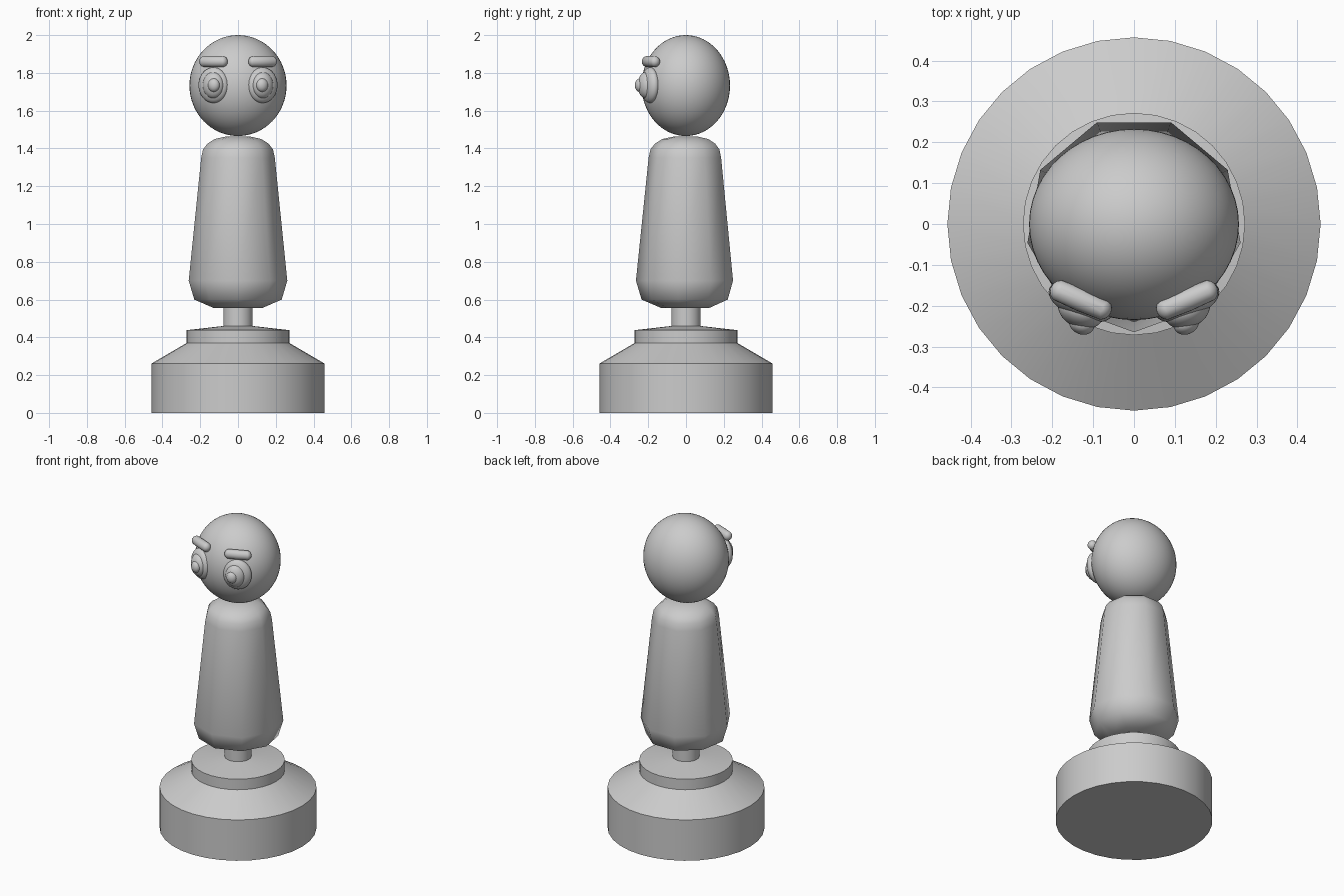
import bpy, bmesh, math
from mathutils import Matrix, Vector

if "Cube" in bpy.data.objects:
    bpy.data.objects.remove(bpy.data.objects["Cube"])


def finish(name, bm, angle):
    bmesh.ops.recalc_face_normals(bm, faces=bm.faces)
    mesh = bpy.data.meshes.new(name)
    bm.to_mesh(mesh)
    bm.free()
    ob = bpy.data.objects.new(name, mesh)
    bpy.context.collection.objects.link(ob)
    bpy.ops.object.select_all(action='DESELECT')
    ob.select_set(True)
    bpy.context.view_layer.objects.active = ob
    bpy.ops.object.shade_smooth_by_angle(angle=math.radians(angle))
    return ob


def lathe(name, profile, sides, start, angle):
    bm = bmesh.new()
    rings = []
    for r, z in profile:
        rings.append([bm.verts.new((r * math.cos(start + 2 * math.pi * i / sides),
                                    r * math.sin(start + 2 * math.pi * i / sides), z))
                      for i in range(sides)])
    for a, b in zip(rings, rings[1:]):
        for i in range(sides):
            j = (i + 1) % sides
            bm.faces.new((a[i], a[j], b[j], b[i]))
    bm.faces.new(rings[0])
    bm.faces.new(rings[-1])
    return finish(name, bm, angle)


def ellipsoid(name, loc, radii, turn=0, stretch=0, u=32, v=20):
    bm = bmesh.new()
    bmesh.ops.create_uvsphere(bm, u_segments=u, v_segments=v, radius=1)
    for vert in bm.verts:
        vert.co = Vector([c * r for c, r in zip(vert.co, radii)])
        # Pull the two halves apart to form a capsule
        if abs(vert.co.x) > 1e-6:
            vert.co.x += math.copysign(stretch, vert.co.x)
    bm.transform(Matrix.Translation(loc) @ Matrix.Rotation(turn, 4, 'Z'))
    return finish(name, bm, 60)


# Stepped pedestal with short post
lathe("pedestal", [(0.457, 0), (0.457, 0.262), (0.272, 0.37), (0.272, 0.438),
                   (0.078, 0.46), (0.078, 0.6)], 32, 0, 25)

# Nine-sided tapered body, one corner facing the front
lathe("body", [(0.13, 0.555), (0.235, 0.6), (0.265, 0.7), (0.198, 1.35),
               (0.188, 1.395), (0.165, 1.425), (0.125, 1.45), (0.06, 1.464)],
      9, -math.pi / 2, 60)

# Round head
ellipsoid("head", (0, -0.001, 1.733), (0.257, 0.234, 0.267), u=48, v=32)

# Eyes and brows on both sides
for side, s in (("left", -1), ("right", 1)):
    turn = s * math.radians(23)
    ellipsoid(f"eye_{side}", (s * 0.13, -0.19, 1.735), (0.084, 0.042, 0.094), turn)
    ellipsoid(f"iris_{side}", (s * 0.13, -0.211, 1.735), (0.058, 0.043, 0.07), turn)
    ellipsoid(f"pupil_{side}", (s * 0.128, -0.244, 1.735), (0.032, 0.026, 0.036), turn)
    ellipsoid(f"brow_{side}", (s * 0.13, -0.186, 1.86), (0.028, 0.028, 0.029), turn, 0.052, 16, 12)
